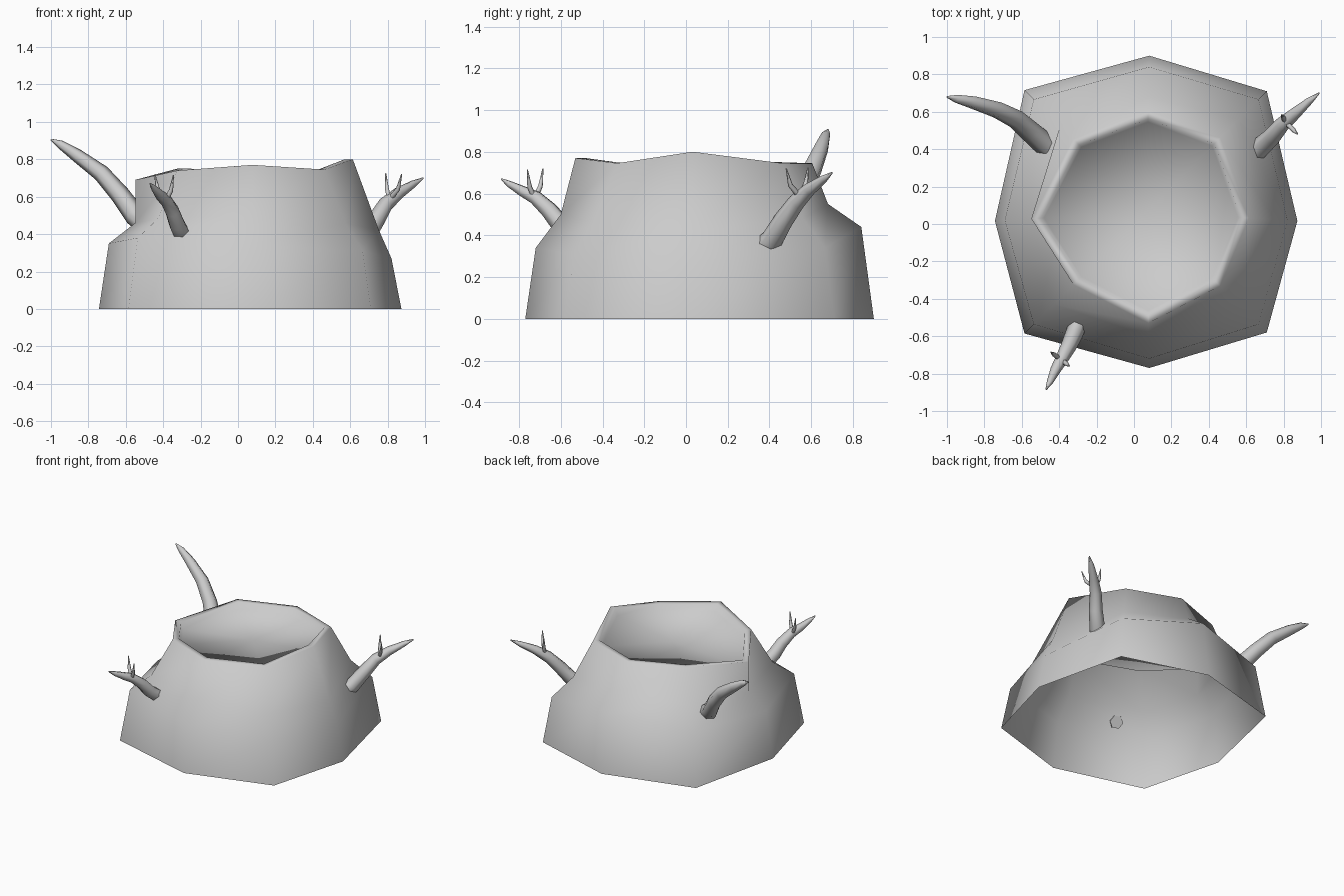
import bpy, bmesh
from mathutils import Vector

if "Cube" in bpy.data.objects:
    bpy.data.objects.remove(bpy.data.objects["Cube"])

CENTRE = Vector((0.065, 0.065, 0))
DIRS = [Vector((x, y, 0)).normalized() for x, y in
        ((1, -.06), (1, 1), (.02, 1), (-1, 1), (-1, -.06), (-1, -1), (.02, -1), (1, -1))]

# Stump rings: radius and height toward right, BR, back, BL, left, FL, front, FR
RINGS = [
    ([.81, .912, .835, .92, .81, .92, .835, .912], [0] * 8),
    ([.757, .85, .775, .85, .757, .85, .785, .85], [.27, .34, .44, .40, .35, .38, .34, .31]),
    ([.69, .70, .615, .65, .615, .70, .665, .72], [.42, .48, .55, .50, .46, .48, .50, .46]),
    ([.55, .56, .54, .55, .615, .55, .595, .56], [.80, .745, .745, .75, .69, .74, .77, .745]),
]


def make_stump():
    bm = bmesh.new()
    loops = []
    for radii, heights in RINGS:
        loops.append([bm.verts.new(CENTRE + d * r + Vector((0, 0, h)))
                      for d, r, h in zip(DIRS, radii, heights)])
    # rim lip and shallow hollow in the top
    for scale, drop in ((.92, 0), (.89, .05)):
        loops.append([bm.verts.new(CENTRE + d * r * scale + Vector((0, 0, h - drop)))
                      for d, r, h in zip(DIRS, *RINGS[-1])])
    for a, b in zip(loops, loops[1:]):
        for i in range(8):
            j = (i + 1) % 8
            bm.faces.new((a[i], a[j], b[j], b[i]))
    mid = bm.verts.new(CENTRE + Vector((0, 0, .695)))
    for i in range(8):
        bm.faces.new((loops[-1][i], loops[-1][(i + 1) % 8], mid))
    for f in bm.faces:
        f.smooth = True
    me = bpy.data.meshes.new("stump")
    bm.to_mesh(me)
    bm.free()
    bpy.context.collection.objects.link(bpy.data.objects.new("stump", me))


def make_branch(name, *paths):
    """Tapered six-sided tubes; each path is a list of (x, y, z, radius)."""
    cu = bpy.data.curves.new(name + "_path", 'CURVE')
    cu.dimensions = '3D'
    cu.bevel_depth = 1
    cu.bevel_resolution = 1
    cu.use_fill_caps = True
    for path in paths:
        sp = cu.splines.new('POLY')
        sp.points.add(len(path) - 1)
        for p, (x, y, z, r) in zip(sp.points, path):
            p.co = (x, y, z, 1)
            p.radius = r
        sp.use_smooth = True
    tmp = bpy.data.objects.new(name + "_tmp", cu)
    bpy.context.collection.objects.link(tmp)
    dg = bpy.context.evaluated_depsgraph_get()
    me = bpy.data.meshes.new_from_object(tmp.evaluated_get(dg))
    bpy.data.objects.remove(tmp)
    bpy.context.collection.objects.link(bpy.data.objects.new(name, me))


def twig(root, tip):
    a, b = Vector(root), Vector(tip)
    elbow = a.lerp(b, .5) - Vector((0, 0, .012)) + Vector((b.x - a.x, b.y - a.y, 0)) * .2
    return [(*a, .014), (*elbow, .012), (*b, .003)]


make_stump()

# Large bare branch, back left
make_branch("back_left_branch",
            [(-.47, .42, .43, .062), (-.55, .49, .50, .058), (-.63, .56, .61, .052),
             (-.73, .61, .725, .046), (-.86, .65, .82, .036), (-.95, .67, .88, .023),
             (-1.0, .68, .905, .005)])

# Forked branches, back right and front left
root = (.81, .545, .585)
make_branch("back_right_branch",
            [(.625, .36, .335, .055), (.675, .41, .375, .054), (.735, .465, .47, .048),
             (.79, .53, .56, .041), (.86, .59, .62, .032), (.94, .66, .67, .019),
             (.99, .70, .70, .004)],
            twig(root, (.79, .585, .725)), twig(root, (.875, .48, .72)))
root = (-.39, -.725, .575)
make_branch("front_left_branch",
            [(-.305, -.55, .41, .048), (-.325, -.60, .45, .047), (-.35, -.655, .52, .042),
             (-.385, -.72, .58, .035), (-.42, -.78, .61, .028), (-.45, -.845, .645, .017),
             (-.47, -.885, .67, .004)],
            twig(root, (-.445, -.685, .72)), twig(root, (-.345, -.76, .715)))
